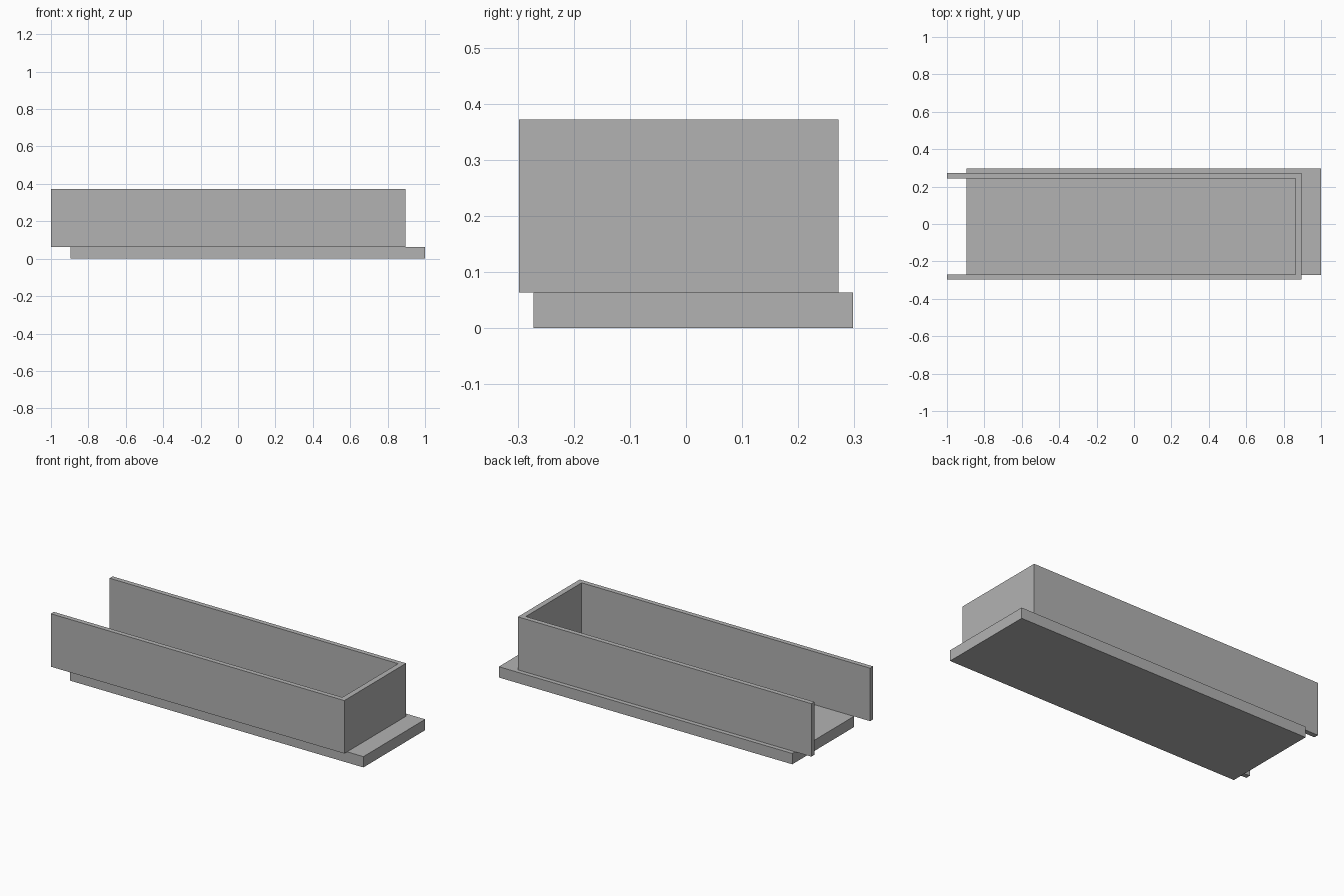
import bpy
import bmesh

cube = bpy.data.objects.get("Cube")
if cube:
    bpy.data.objects.remove(cube, do_unlink=True)

# Single plain grey
GREY = (0.448, 0.448, 0.448, 1.0)
grey = bpy.data.materials.new("plain_grey")
grey.use_nodes = True
grey.diffuse_color = GREY
grey.node_tree.nodes["Principled BSDF"].inputs["Base Color"].default_value = GREY


def extrude_outline(name, outline, bottom, top):
    """Extrude a flat outline in x and y between two heights."""
    bm = bmesh.new()
    face = bm.faces.new([bm.verts.new((x, y, bottom)) for x, y in outline])
    result = bmesh.ops.extrude_face_region(bm, geom=[face])
    raised = [v for v in result["geom"] if isinstance(v, bmesh.types.BMVert)]
    bmesh.ops.translate(bm, verts=raised, vec=(0, 0, top - bottom))
    bmesh.ops.recalc_face_normals(bm, faces=bm.faces)
    mesh = bpy.data.meshes.new(name)
    bm.to_mesh(mesh)
    bm.free()
    mesh.materials.append(grey)
    obj = bpy.data.objects.new(name, mesh)
    bpy.context.collection.objects.link(obj)
    return obj


LENGTH, DEPTH = 1.895, 0.57
BASE_TOP, WALL_TOP = 0.063, 0.372
THICK_SIDE, THICK_END = 0.028, 0.032

# Base slab, shifted to the left and back
x1, y1 = 1.0, 0.298
x0, y0 = x1 - LENGTH, y1 - DEPTH
extrude_outline("base_slab", [(x0, y0), (x1, y0), (x1, y1), (x0, y1)], 0, BASE_TOP)

# Three-sided wall, shifted to the right and front, open at -x
x0, y0 = -1.0, -0.298
x1, y1 = x0 + LENGTH, y0 + DEPTH
inner_x, inner_y0, inner_y1 = x1 - THICK_END, y0 + THICK_SIDE, y1 - THICK_SIDE
extrude_outline("channel_wall", [
    (x0, y0), (x1, y0), (x1, y1), (x0, y1),
    (x0, inner_y1), (inner_x, inner_y1), (inner_x, inner_y0), (x0, inner_y0),
], BASE_TOP, WALL_TOP)
